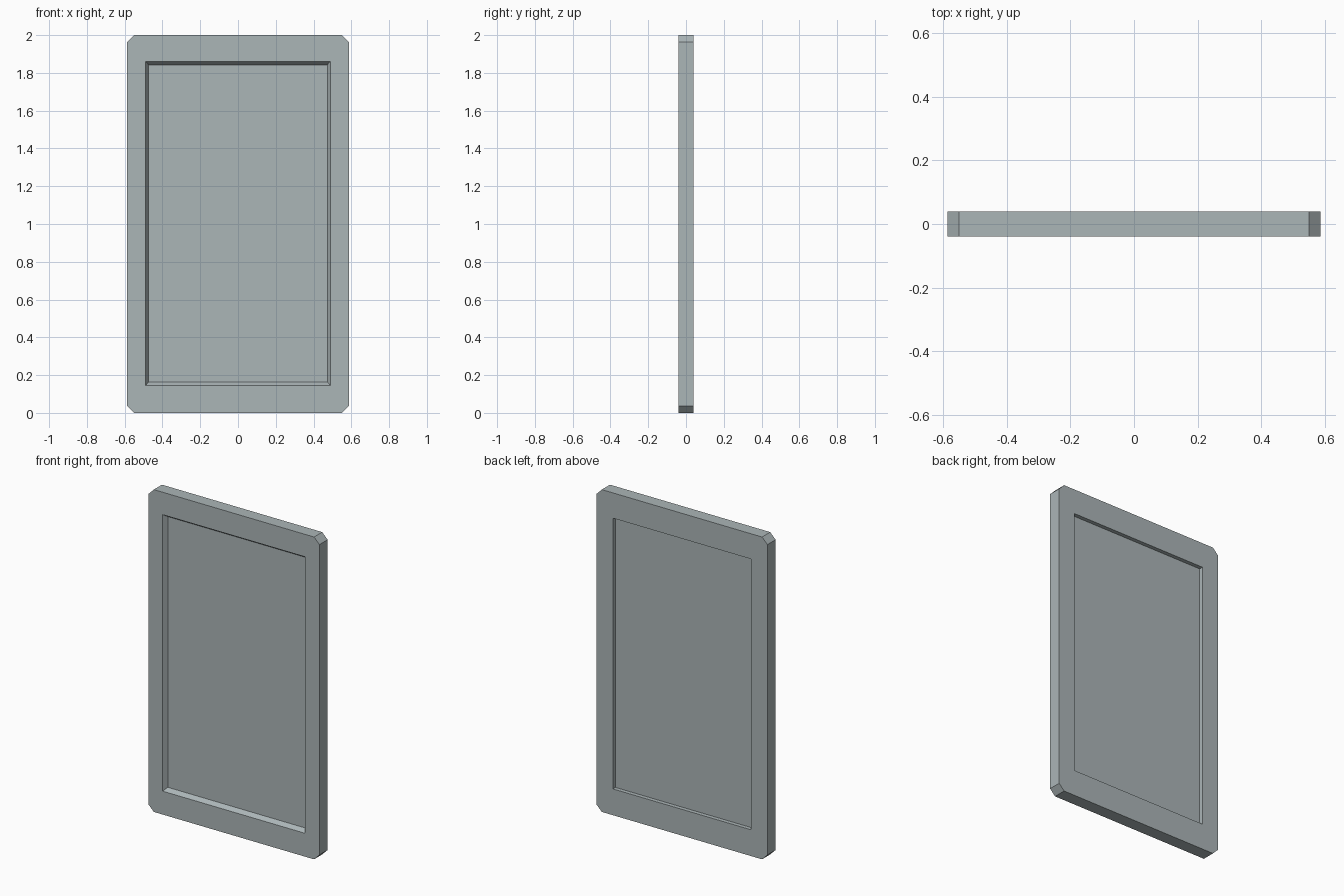
import bpy
import bmesh

if "Cube" in bpy.data.objects:
    bpy.data.objects.remove(bpy.data.objects["Cube"])

HW, H, T, C = 0.587, 2.0, 0.04, 0.037   # half width, height, half thickness, corner cut

mat = bpy.data.materials.new("pale blue grey")
mat.diffuse_color = (0.41, 0.465, 0.475, 1.0)
mat.use_nodes = True
mat.node_tree.nodes["Principled BSDF"].inputs["Base Color"].default_value = mat.diffuse_color

bm = bmesh.new()


def octagon(y):
    """Outer outline with clipped corners, two points per corner."""
    pts = [(-HW, C), (C - HW, 0), (HW - C, 0), (HW, C),
           (HW, H - C), (HW - C, H), (C - HW, H), (-HW, H - C)]
    return [bm.verts.new((x, y, z)) for x, z in pts]


def rect(hw, z0, z1, y):
    """Rectangular opening outline, same winding as the octagon."""
    return [bm.verts.new((x, y, z)) for x, z in
            ((-hw, z0), (hw, z0), (hw, z1), (-hw, z1))]


def bridge(a, b):
    n = len(a)
    for i in range(n):
        j = (i + 1) % n
        bm.faces.new((a[i], a[j], b[j], b[i]))


def frame_face(outer, inner):
    """Flat border between the clipped outline and the opening."""
    for i in range(4):
        j = (i + 1) % 4
        bm.faces.new((outer[2 * i], outer[2 * i + 1], inner[i]))
        bm.faces.new((outer[2 * i + 1], outer[2 * j], inner[j], inner[i]))


# outer slab
front, back = octagon(-T), octagon(T)
bridge(front, back)

# front recess with sloped sides
opening = rect(0.489, 0.145, 1.861, -T)
floor = rect(0.473, 0.163, 1.843, -T + 0.027)
frame_face(front, opening)
bridge(opening, floor)
bm.faces.new(floor)

# back recess with straight sides
opening = rect(0.473, 0.163, 1.843, T)
floor = rect(0.473, 0.163, 1.843, T - 0.025)
frame_face(back, opening)
bridge(opening, floor)
bm.faces.new(floor)

bmesh.ops.recalc_face_normals(bm, faces=bm.faces[:])
# join the border pieces into flat faces
bmesh.ops.dissolve_limit(bm, angle_limit=0.001, verts=bm.verts[:], edges=[])

mesh = bpy.data.meshes.new("framed_panel")
bm.to_mesh(mesh)
bm.free()
mesh.materials.append(mat)
obj = bpy.data.objects.new("framed_panel", mesh)
bpy.context.collection.objects.link(obj)
